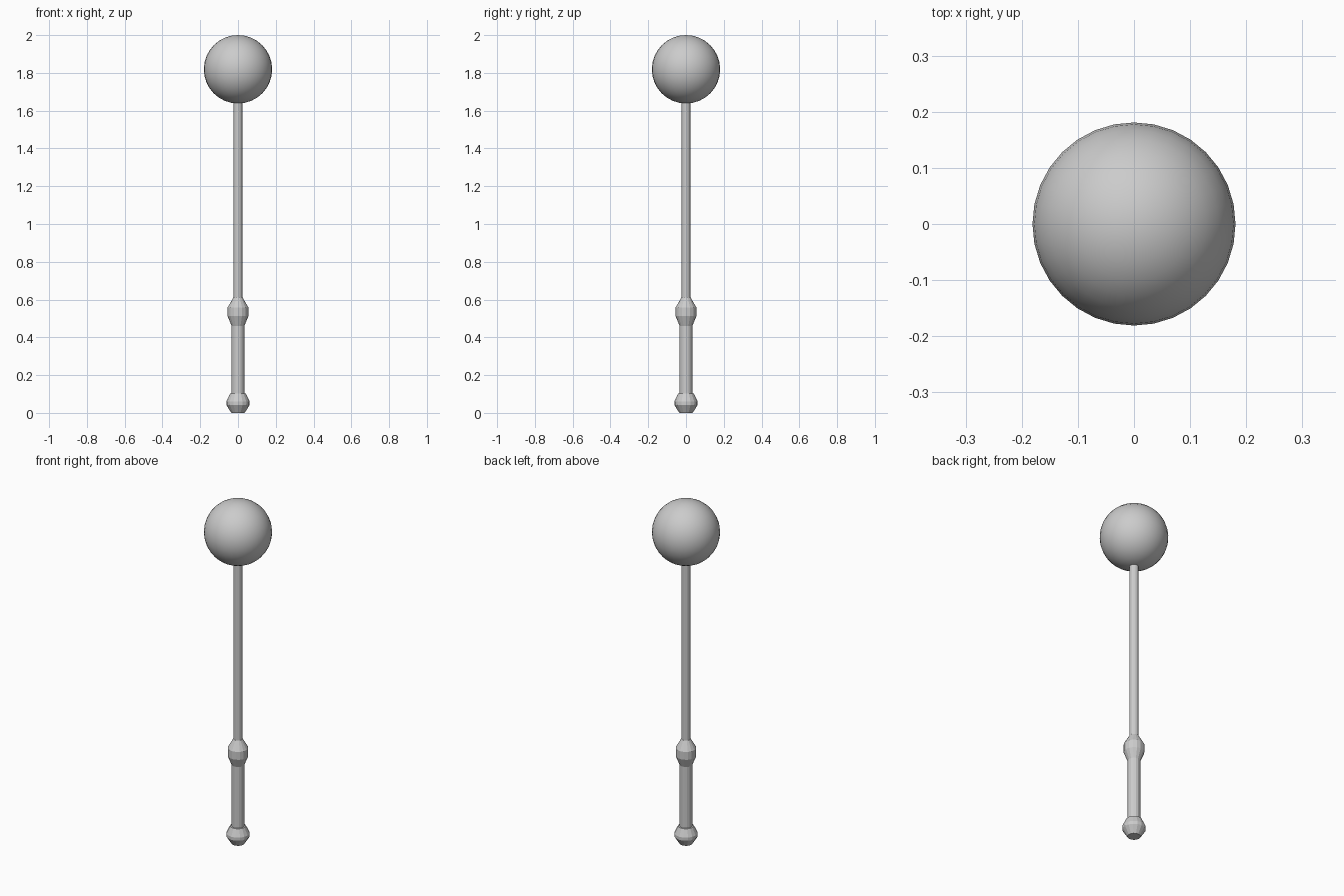
import bpy, bmesh, math

if "Cube" in bpy.data.objects:
    bpy.data.objects.remove(bpy.data.objects["Cube"])


def lathe(name, profile, sides):
    """Revolve (radius, z) points around z, with closed ends."""
    bm = bmesh.new()
    rings = [[bm.verts.new((r * math.cos(2 * math.pi * i / sides),
                            r * math.sin(2 * math.pi * i / sides), z))
              for i in range(sides)] for r, z in profile]
    for a, b in zip(rings, rings[1:]):
        for i in range(sides):
            j = (i + 1) % sides
            bm.faces.new((a[i], a[j], b[j], b[i]))
    bm.faces.new(rings[0][::-1])
    bm.faces.new(rings[-1])
    mesh = bpy.data.meshes.new(name)
    bm.to_mesh(mesh)
    bm.free()
    obj = bpy.data.objects.new(name, mesh)
    bpy.context.collection.objects.link(obj)
    return obj


# Handle parts, bottom to top
lathe("pommel", [(0.035, 0), (0.062, 0.042), (0.062, 0.06), (0.042, 0.102)], 16)
lathe("grip", [(0.034, 0.08), (0.034, 0.48)], 16)
lathe("collar", [(0.034, 0.46), (0.055, 0.512), (0.055, 0.558), (0.025, 0.61)], 16)
lathe("shaft", [(0.024, 0.58), (0.024, 1.67)], 16)

# Round head
bpy.ops.mesh.primitive_uv_sphere_add(segments=32, ring_count=16, radius=0.181,
                                     location=(0, 0, 1.819))
bpy.context.object.name = "ball_head"
bpy.ops.object.shade_smooth()
